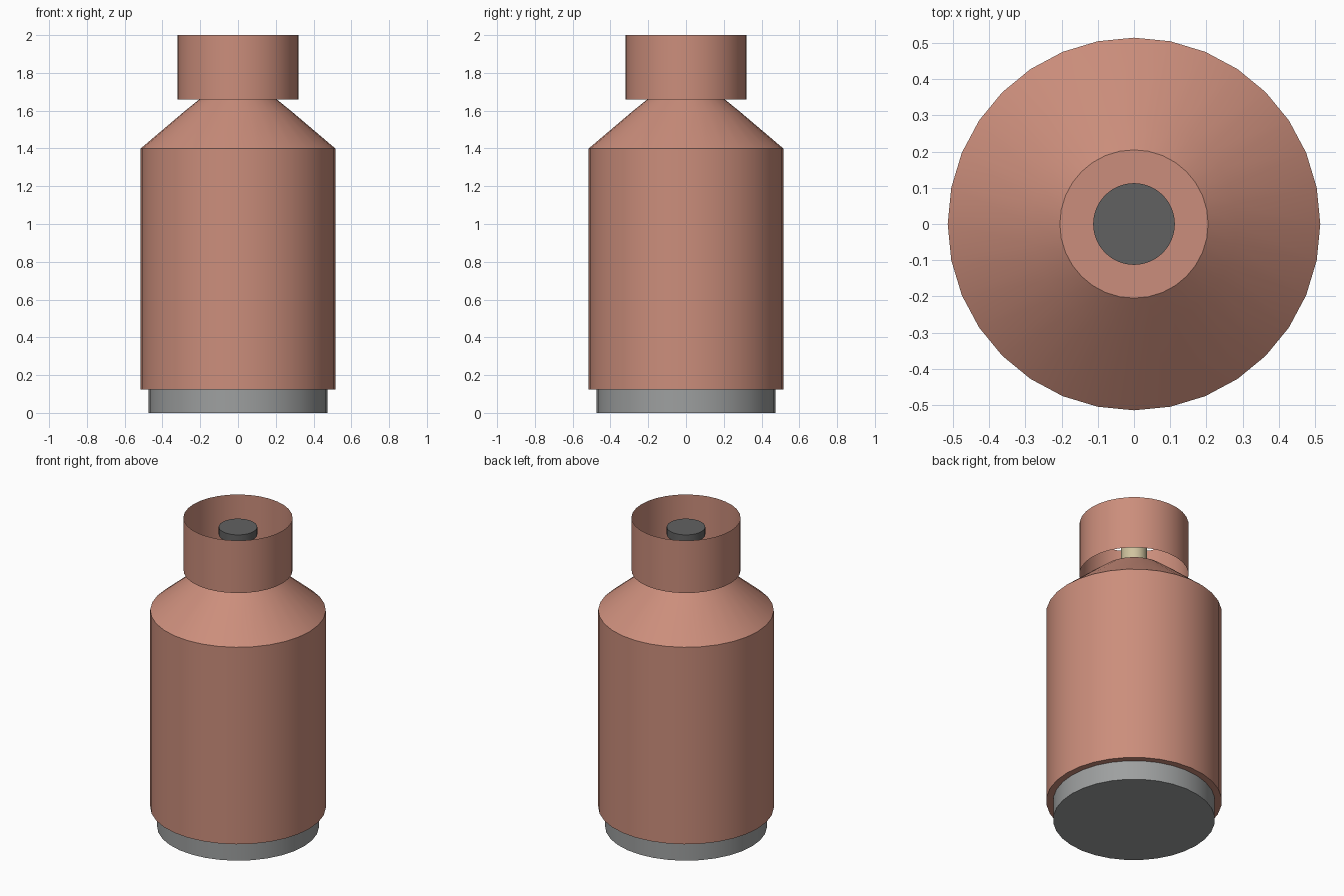
import bpy, bmesh, math

if "Cube" in bpy.data.objects:
    bpy.data.objects.remove(bpy.data.objects["Cube"])

SIDES = 32


def material(name, rgb):
    m = bpy.data.materials.new(name)
    m.diffuse_color = (*rgb, 1)
    m.use_nodes = True
    m.node_tree.nodes["Principled BSDF"].inputs["Base Color"].default_value = m.diffuse_color
    return m


def lathe(name, profile, mat, capped=True):
    """Revolve (radius, z) points around the z axis."""
    bm = bmesh.new()
    rings = []
    for r, z in profile:
        rings.append([bm.verts.new((r * math.cos(2 * math.pi * i / SIDES),
                                    r * math.sin(2 * math.pi * i / SIDES), z))
                      for i in range(SIDES)])
    for low, high in zip(rings, rings[1:]):
        for i in range(SIDES):
            j = (i + 1) % SIDES
            bm.faces.new((low[i], low[j], high[j], high[i]))
    if capped:
        bm.faces.new(rings[0][::-1])
        bm.faces.new(rings[-1])
    mesh = bpy.data.meshes.new(name)
    bm.to_mesh(mesh)
    bm.free()
    obj = bpy.data.objects.new(name, mesh)
    bpy.context.collection.objects.link(obj)
    mesh.materials.append(mat)
    bpy.ops.object.select_all(action='DESELECT')
    obj.select_set(True)
    bpy.context.view_layer.objects.active = obj
    bpy.ops.object.shade_smooth_by_angle(angle=math.radians(30))
    return obj


paint = material("red_paint", (0.6, 0.27, 0.2))
steel = material("steel", (0.34, 0.35, 0.35))
dark = material("dark_grey", (0.12, 0.12, 0.12))
brass = material("brass", (0.62, 0.54, 0.34))

# Foot ring and tank with sloped shoulder
lathe("base", [(0.475, 0), (0.475, 0.125)], steel)
lathe("tank", [(0.515, 0.125), (0.515, 1.4), (0.285, 1.595), (0.205, 1.66)], paint)

# Open thin guard collar around the valve
lathe("collar", [(0.32, 1.66), (0.32, 2.0)], paint, capped=False)

# Valve stem and hand wheel
lathe("valve_stem", [(0.076, 1.66), (0.076, 1.89)], brass)
lathe("valve_knob", [(0.113, 1.89), (0.113, 1.94)], dark)
